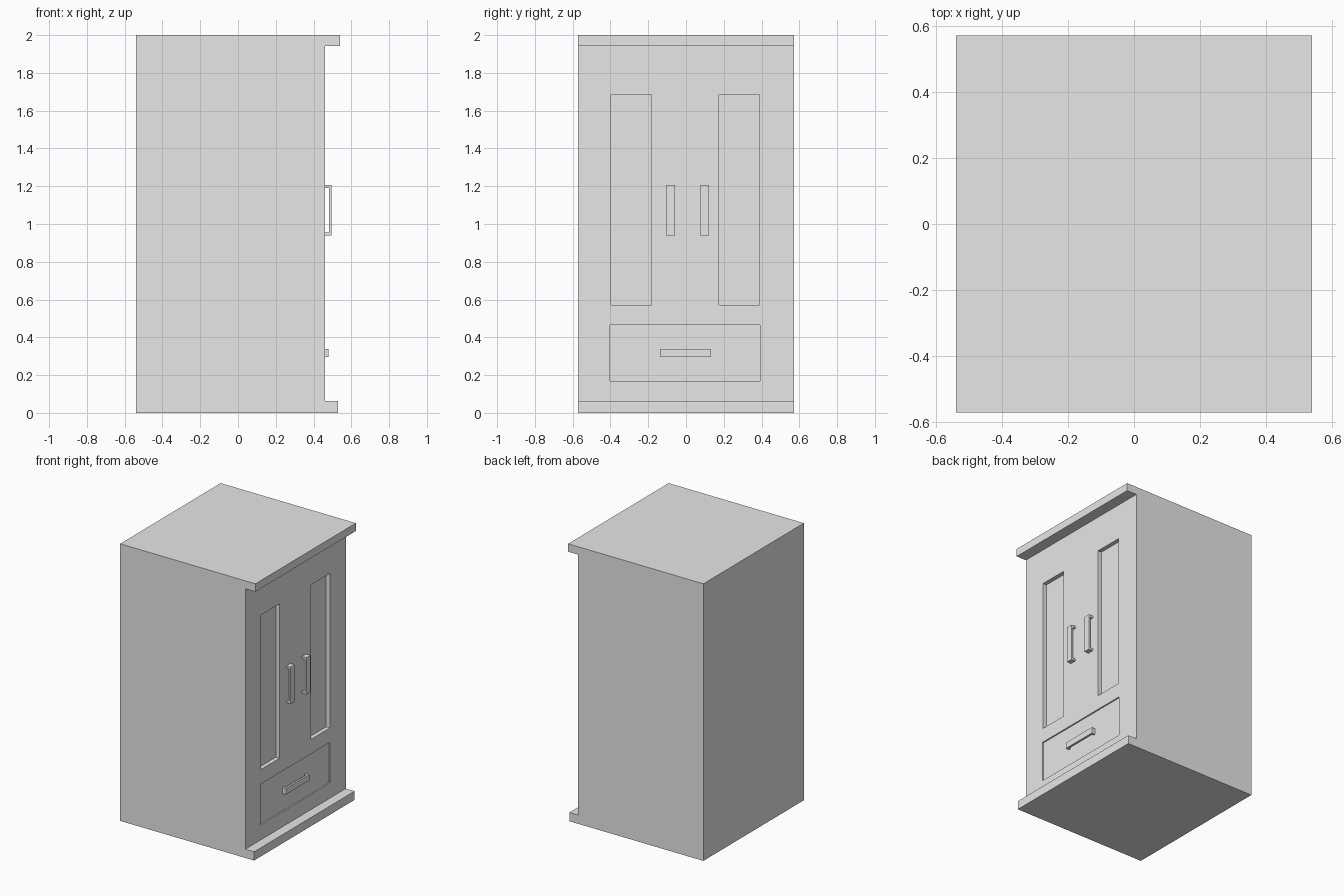
import bpy
import bmesh
from mathutils import Vector

cube = bpy.data.objects.get("Cube")
if cube:
    bpy.data.objects.remove(cube, do_unlink=True)

grey = bpy.data.materials.new("plain_grey")
grey.use_nodes = True
grey.diffuse_color = (0.8, 0.8, 0.8, 1)
grey.node_tree.nodes["Principled BSDF"].inputs["Base Color"].default_value = (0.8, 0.8, 0.8, 1)

FACE = 0.46          # plane of the doors
HALF = 0.573         # half the cabinet width


def finish(name, bm):
    bmesh.ops.recalc_face_normals(bm, faces=bm.faces)
    mesh = bpy.data.meshes.new(name)
    bm.to_mesh(mesh)
    bm.free()
    mesh.materials.append(grey)
    obj = bpy.data.objects.new(name, mesh)
    bpy.context.collection.objects.link(obj)
    return obj


def extrude(name, points, direction):
    """Close a planar outline and extrude it."""
    bm = bmesh.new()
    face = bm.faces.new([bm.verts.new(p) for p in points])
    new = bmesh.ops.extrude_face_region(bm, geom=[face])["geom"]
    verts = [v for v in new if isinstance(v, bmesh.types.BMVert)]
    bmesh.ops.translate(bm, verts=verts, vec=Vector(direction))
    return finish(name, bm)


def box(name, x0, x1, y0, y1, z0, z1):
    outline = [(x0, y0, z0), (x0, y1, z0), (x0, y1, z1), (x0, y0, z1)]
    return extrude(name, outline, (x1 - x0, 0, 0))


# Cabinet with projecting plinth and cornice, as one side profile
profile = [(-0.54, 0), (0.53, 0), (0.53, 0.063), (FACE, 0.063),
           (FACE, 1.943), (0.54, 1.943), (0.54, 2), (-0.54, 2)]
cabinet = extrude("cabinet", [(x, -HALF, z) for x, z in profile], (0, 2 * HALF, 0))

# Sunken door panels and drawer front
recesses = {
    "right_door_panel": (0.03, -0.397, -0.183, 0.57, 1.685),
    "left_door_panel": (0.03, 0.175, 0.39, 0.57, 1.685),
    "drawer_panel": (0.01, -0.402, 0.393, 0.17, 0.465),
}
for name, (depth, y0, y1, z0, z1) in recesses.items():
    cutter = box(name + "_cutter", FACE - depth, FACE + 0.02, y0, y1, z0, z1)
    cutter.hide_render = True
    cut = cabinet.modifiers.new(name, "BOOLEAN")
    cut.operation = "DIFFERENCE"
    cut.solver = "EXACT"
    cut.object = cutter
    bpy.context.view_layer.objects.active = cabinet
    bpy.ops.object.modifier_apply(modifier=name)
    bpy.data.objects.remove(cutter, do_unlink=True)

# Narrow strip beside the left door panel
box("door_edge_strip", FACE - 0.005, FACE + 0.001, 0.398, 0.402, 0.545, 1.71)


def staple(name, base, front, bar, leg, start, end, place, sweep):
    """Flat bar on two short legs, swept to its width."""
    outline = [(base, start), (front, start), (front, end), (base, end),
               (base, end - leg), (front - bar, end - leg),
               (front - bar, start + leg), (base, start + leg)]
    return extrude(name, [place(x, t) for x, t in outline], sweep)


# Upright door handles
for name, y0 in (("right_door_handle", -0.105), ("left_door_handle", 0.075)):
    staple(name, FACE - 0.002, 0.494, 0.012, 0.016, 0.94, 1.207,
           lambda x, t: (x, y0, t), (0, 0.046, 0))

# Level drawer handle
staple("drawer_handle", FACE - 0.012, 0.478, 0.014, 0.016, -0.138, 0.132,
       lambda x, t: (x, t, 0.295), (0, 0, 0.044))
